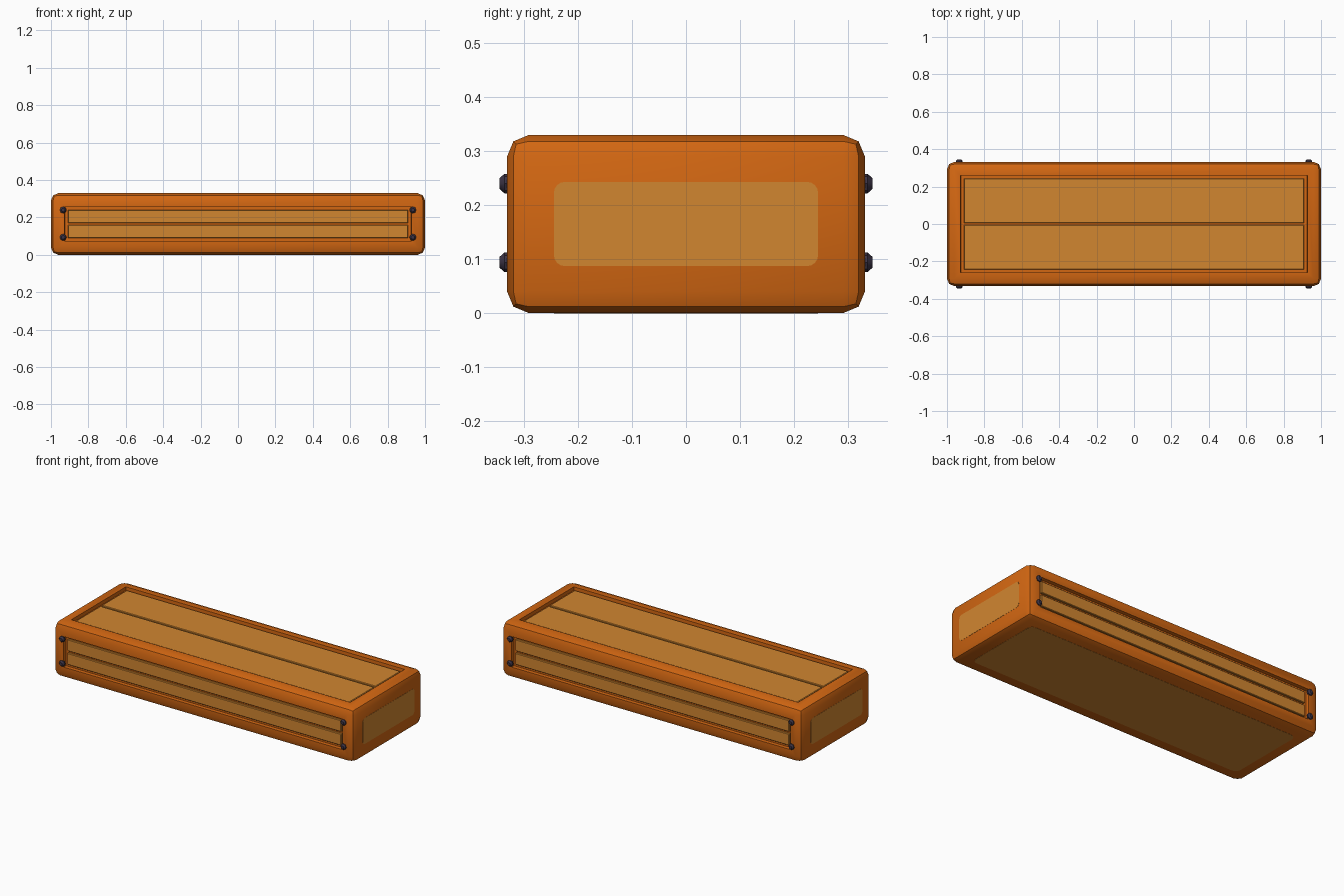
import bpy, bmesh, math
from mathutils import Matrix, Vector

if "Cube" in bpy.data.objects:
    bpy.data.objects.remove(bpy.data.objects["Cube"], do_unlink=True)

HX, HY, H = 1.0, 0.332, 0.33      # half length, half depth, height
BEVEL, RIM = 0.04, 0.047          # rounded edge and flat rim around each panel
PX, PY = HX - BEVEL - RIM, HY - BEVEL - RIM
PZ, MID = H / 2 - BEVEL - RIM, H / 2


def material(name, color):
    m = bpy.data.materials.new(name)
    m.use_nodes = True
    m.diffuse_color = (*color, 1)
    m.node_tree.nodes["Principled BSDF"].inputs["Base Color"].default_value = (*color, 1)
    return m


ORANGE = material("orange wood", (0.65, 0.135, 0.006))
TAN = material("light wood", (0.64, 0.24, 0.03))
DARK = material("dark metal", (0.045, 0.034, 0.06))


def finish(name, bm, mat):
    mesh = bpy.data.meshes.new(name)
    bmesh.ops.recalc_face_normals(bm, faces=bm.faces)
    bm.to_mesh(mesh)
    bm.free()
    mesh.materials.append(mat)
    ob = bpy.data.objects.new(name, mesh)
    bpy.context.collection.objects.link(ob)
    bpy.ops.object.select_all(action="DESELECT")
    ob.select_set(True)
    bpy.context.view_layer.objects.active = ob
    bpy.ops.object.shade_smooth_by_angle(angle=math.radians(35))
    return ob


def box(center, size):
    bm = bmesh.new()
    bmesh.ops.create_cube(bm, size=1, matrix=Matrix.Translation(center) @ Matrix.Diagonal((*size, 1)))
    return bm


def plank(name, center, size):
    bm = box(center, size)
    bmesh.ops.bevel(bm, geom=bm.edges[:], offset=0.003, segments=1, affect="EDGES")
    finish(name, bm, TAN)


def plate(name, center, size, axis, radius):
    """Thin plate with its four corners rounded along the given axis."""
    bm = box(center, size)
    edges = [e for e in bm.edges if abs((e.verts[0].co - e.verts[1].co)[axis]) > 1e-4]
    bmesh.ops.bevel(bm, geom=edges, offset=radius, segments=4, profile=0.5, affect="EDGES")
    finish(name, bm, TAN)


# Frame: rounded block with sunken top, front and back
bm = box((0, 0, MID), (2 * HX, 2 * HY, H))
bmesh.ops.bevel(bm, geom=bm.edges[:], offset=BEVEL, segments=2, profile=0.5, affect="EDGES")
bm.normal_update()
sunk = [f for f in bm.faces if f.calc_area() > 0.3
        and (f.normal.z > 0.99 or abs(f.normal.y) > 0.99)]
bmesh.ops.inset_individual(bm, faces=sunk, thickness=RIM)
bmesh.ops.inset_individual(bm, faces=sunk, thickness=0.001, depth=-0.022)
finish("frame", bm, ORANGE)

# Two planks in the top and in each long side
GAP, SINK, THICK = 0.006, 0.01, 0.02
for s, word in ((-1, "front"), (1, "back")):
    width = PY - GAP - 0.002
    plank(f"top_plank_{word}", (0, s * (GAP + width / 2), H - SINK - THICK / 2),
          (2 * PX - 0.006, width, THICK))
    for t, level in ((-1, "lower"), (1, "upper")):
        height = PZ - GAP - 0.002
        plank(f"{word}_plank_{level}",
              (0, s * (HY - SINK - THICK / 2), MID + t * (GAP + height / 2)),
              (2 * PX - 0.006, THICK, height))

# Flush plates on the ends and underneath
for s, word in ((-1, "right"), (1, "left")):
    plate(f"{word}_end_plate", (s * (HX - 0.002), 0, MID), (0.006, 2 * PY, 2 * PZ), 0, 0.02)
plate("bottom_plate", (0, 0, 0.002), (2 * PX, 2 * PY, 0.006), 2, 0.035)

# Rivets beside the side planks
for s, word in ((-1, "front"), (1, "back")):
    for sx, side in ((-1, "right"), (1, "left")):
        for z, level in ((0.094, "lower"), (0.24, "upper")):
            bm = bmesh.new()
            base, tip = 0.018, 0.01
            turn = Matrix.Rotation(-s * math.pi / 2, 4, "X")
            for r1, r2, depth, off in ((base, base, 0.01, 0), (base, tip, 0.009, 0.0095)):
                bmesh.ops.create_cone(
                    bm, cap_ends=True, segments=8, radius1=r1, radius2=r2, depth=depth,
                    matrix=Matrix.Translation((sx * 0.935, s * (HY + off), z)) @ turn)
            finish(f"{word}_{side}_rivet_{level}", bm, DARK)
